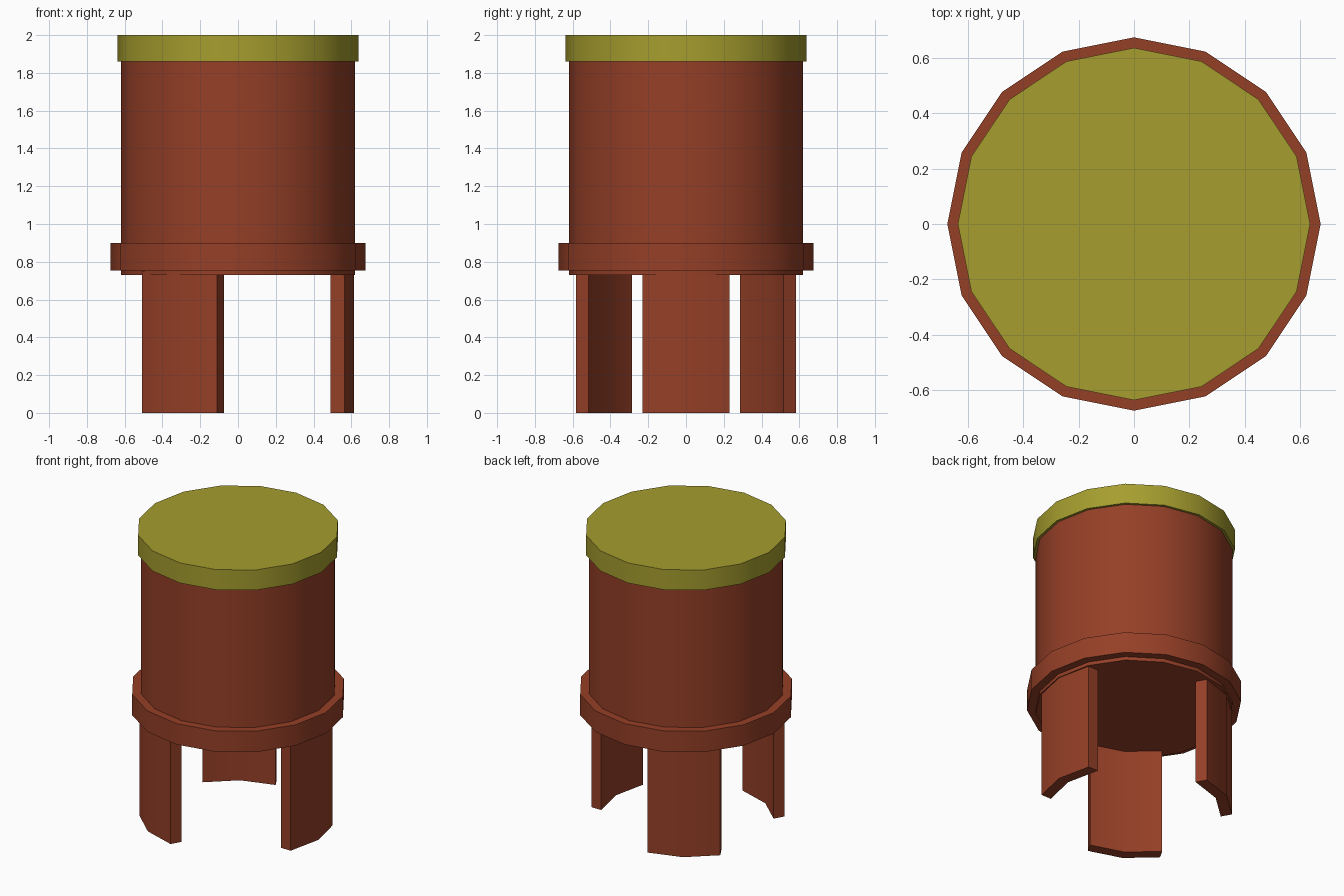
import bpy, bmesh, math
from mathutils import Matrix, Vector

if "Cube" in bpy.data.objects:
    bpy.data.objects.remove(bpy.data.objects["Cube"])


def material(name, rgb):
    m = bpy.data.materials.new(name)
    m.diffuse_color = (*rgb, 1)
    m.use_nodes = True
    m.node_tree.nodes["Principled BSDF"].inputs["Base Color"].default_value = m.diffuse_color
    return m


BROWN = material("brown", (0.30, 0.05, 0.02))
OLIVE = material("olive", (0.38, 0.34, 0.028))


def prism(name, outline, z0, z1, mat):
    """Extrude a flat outline from z0 to z1."""
    bm = bmesh.new()
    face = bm.faces.new([bm.verts.new((x, y, z0)) for x, y in outline])
    ext = bmesh.ops.extrude_face_region(bm, geom=[face], use_keep_orig=True)
    top = [v for v in ext["geom"] if isinstance(v, bmesh.types.BMVert)]
    bmesh.ops.translate(bm, verts=top, vec=(0, 0, z1 - z0))
    bmesh.ops.recalc_face_normals(bm, faces=bm.faces)
    me = bpy.data.meshes.new(name)
    bm.to_mesh(me)
    bm.free()
    me.materials.append(mat)
    ob = bpy.data.objects.new(name, me)
    bpy.context.collection.objects.link(ob)
    bpy.ops.object.select_all(action='DESELECT')
    ob.select_set(True)
    bpy.context.view_layer.objects.active = ob
    bpy.ops.object.shade_smooth_by_angle(angle=math.radians(30))
    return ob


def polygon(radius, sides=16):
    steps = [2 * math.pi * i / sides for i in range(sides)]
    return [(radius * math.cos(a), radius * math.sin(a)) for a in steps]


# Barrel, its lower band and the lid
prism("barrel", polygon(0.62), 0.73, 1.87, BROWN)
prism("lower_band", polygon(0.675), 0.755, 0.90, BROWN)
prism("lid", polygon(0.637), 1.86, 2.0, OLIVE)

# Three curved legs: the side pair is turned and set slightly off the ring
LEG = [(0.565, -0.23), (0.615, 0), (0.565, 0.23),
       (0.49, 0.23), (0.54, 0), (0.49, -0.23)]
for name, angle, shift in (("right_leg", 0, (0, 0)),
                           ("back_left_leg", 120, (-0.027, -0.023)),
                           ("front_left_leg", -120, (-0.027, 0.023))):
    rot = Matrix.Rotation(math.radians(angle), 2)
    prism(name, [rot @ Vector(p) + Vector(shift) for p in LEG], 0, 0.75, BROWN)
